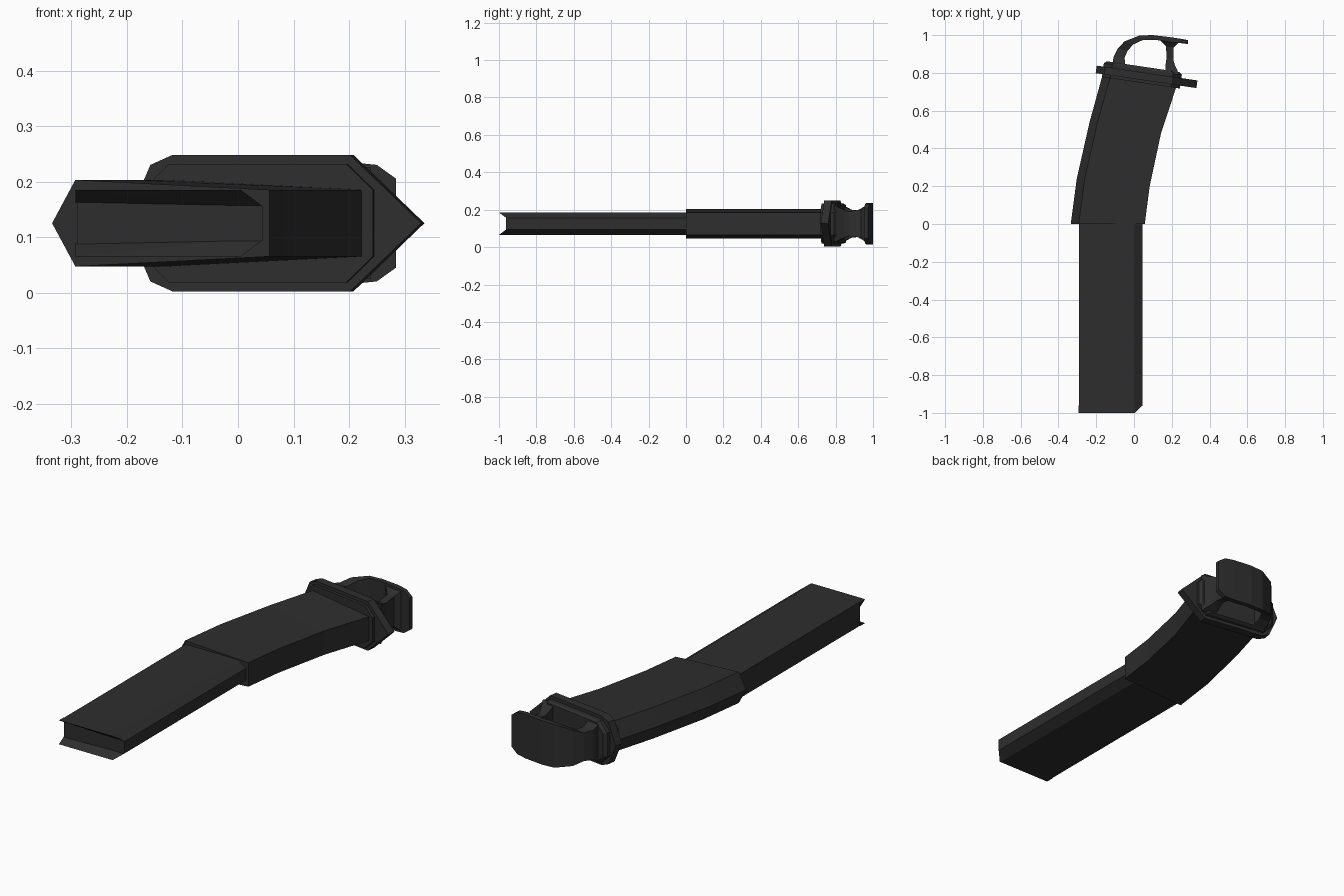
import bpy, bmesh, math
from mathutils import Vector

if "Cube" in bpy.data.objects:
    bpy.data.objects.remove(bpy.data.objects["Cube"])

ZC = 0.125  # mid height, the model mirrors about this plane

dark = bpy.data.materials.new("dark_grey_polymer")
dark.diffuse_color = (0.027, 0.027, 0.027, 1)
dark.use_nodes = True
dark.node_tree.nodes["Principled BSDF"].inputs["Base Color"].default_value = dark.diffuse_color


def finish(bm, name):
    bmesh.ops.remove_doubles(bm, verts=bm.verts, dist=1e-5)
    bmesh.ops.recalc_face_normals(bm, faces=bm.faces)
    me = bpy.data.meshes.new(name)
    bm.to_mesh(me)
    bm.free()
    me.materials.append(dark)
    ob = bpy.data.objects.new(name, me)
    bpy.context.collection.objects.link(ob)
    return ob


def loft(name, rings):
    """Skin a list of equal-length point rings and cap both ends."""
    bm = bmesh.new()
    vs = [[bm.verts.new(p) for p in r] for r in rings]
    n = len(vs[0])
    for a, b in zip(vs, vs[1:]):
        for i in range(n):
            j = (i + 1) % n
            bm.faces.new((a[i], a[j], b[j], b[i]))
    bm.faces.new(vs[0])
    bm.faces.new(vs[-1])
    return finish(bm, name)


def mirrored(half):
    """Close an (x, half height) outline across the mid plane."""
    return half + [(x, -h) for x, h in reversed(half) if h > 0]


# Straight inner body
sec = mirrored([(-0.29, 0.06), (0.0, 0.06), (0.045, 0.03)])
loft("straight_body", [[(x, y, ZC + h) for x, h in sec] for y in (-0.963, 0.03)])

# Wedge-shaped feed lips at the open end
for s, name in ((1, "upper_lip"), (-1, "lower_lip")):
    bm = bmesh.new()
    for x, y, h in [(-0.293, -1, .06), (0.005, -1, .06), (-0.293, -0.96, .06),
                    (0.0, -0.96, .06), (-0.293, -0.96, .036), (0.0, -0.96, .03),
                    (0.045, -0.96, .03)]:
        bm.verts.new((x, y, ZC + s * h))
    bmesh.ops.convex_hull(bm, input=bm.verts)
    finish(bm, name)

# Curved outer body: pointed spine on the left, tapering to the right
rings = []
for l, r in [((-0.335, 0), (0.057, 0)), ((-0.303, 0.24), (0.083, 0.20)),
             ((-0.235, 0.54), (0.143, 0.48)), ((-0.158, 0.82), (0.237, 0.765))]:
    l, r = Vector(l), Vector(r)
    ring = []
    for t, h in mirrored([(0, 0), (0.107, 0.078), (1, 0.06)]):
        p = l.lerp(r, t)
        ring.append((p.x, p.y, ZC + h))
    rings.append(ring)
loft("curved_body", rings)

# Tilted floor plate and its collar
SLOPE = -math.tan(math.radians(8.4))


def tilted(outline, off):
    return [(x + off * 0.146, 0.789 + SLOPE * x + off, ZC + h) for x, h in outline]


plate = mirrored([(-0.2, 0), (-0.155, 0.105), (-0.115, 0.123), (0.205, 0.123), (0.333, 0)])
loft("floor_plate", [tilted(plate, -0.02), tilted(plate, 0.02)])
collar = mirrored([(-0.165, 0.06), (-0.12, 0.107), (0.2, 0.107), (0.248, 0.06)])
rim = [(0.04 + (x - 0.04) * 0.93, h * 0.93) for x, h in collar]
loft("floor_collar", [tilted(collar, -0.035), tilted(collar, 0.038), tilted(rim, 0.05)])


# Pull loop: each station is outer xy, inner xy and half width
def band(name, stations):
    loft(name, [[(ox, oy, ZC + w), (ix, iy, ZC + w), (ix, iy, ZC - w), (ox, oy, ZC - w)]
                for ox, oy, ix, iy, w in stations])


band("pull_loop", [(-0.115, .84, -.045, .83, .10), (-0.108, .885, -.05, .88, .075),
                   (-0.085, .93, -.035, .915, .07), (-0.05, .967, -.005, .95, .09),
                   (0.03, .998, .045, .973, .108), (0.1, 1.0, .12, .974, .11),
                   (0.2, .988, .2, .962, .11), (0.25, .98, .25, .957, .105),
                   (0.285, .974, .285, .953, .08)])
band("loop_leg", [(.235, .96, .135, .975, .10), (.21, .935, .17, .94, .075),
                  (.208, .87, .172, .875, .066), (.215, .845, .168, .85, .075),
                  (.24, .79, .165, .80, .10)])
